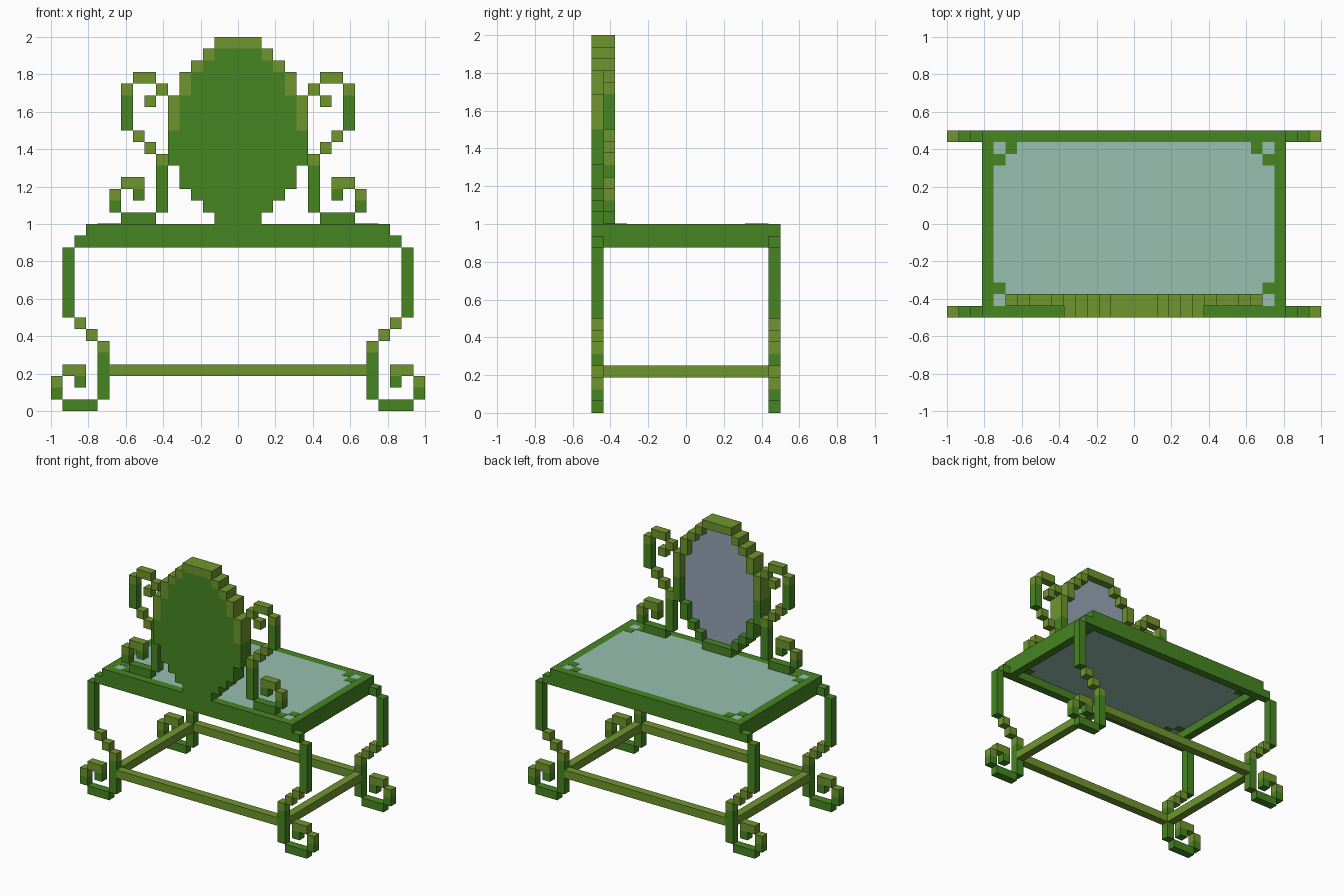
import bpy
import bmesh
from mathutils import Vector

UNIT = 1 / 16          # one block of the model
SIDES = (-1, 1)

old = bpy.data.objects.get("Cube")
if old:
    bpy.data.objects.remove(old, do_unlink=True)


def make_material(name, rgb):
    mat = bpy.data.materials.new(name)
    mat.use_nodes = True
    mat.diffuse_color = (*rgb, 1)
    mat.node_tree.nodes["Principled BSDF"].inputs["Base Color"].default_value = (*rgb, 1)
    return mat


GREEN = make_material("leaf green", (0.061, 0.238, 0.016))
LIME = make_material("lime green", (0.162, 0.305, 0.027))
GLASS = make_material("pale glass", (0.314, 0.527, 0.440))
SILVER = make_material("mirror silver", (0.305, 0.381, 0.468))


class Part:
    """One named object made of coloured boxes measured in blocks."""

    def __init__(self, name):
        self.name, self.bm, self.mats = name, bmesh.new(), []

    def box(self, mat, xs, ys, zs):
        if mat not in self.mats:
            self.mats.append(mat)
        spans = [sorted(s) for s in (xs, ys, zs)]
        low = Vector([s[0] for s in spans]) * UNIT
        high = Vector([s[1] for s in spans]) * UNIT
        verts = bmesh.ops.create_cube(self.bm, size=1)["verts"]
        for v in verts:
            v.co = (low + high) / 2 + v.co * (high - low)
        for face in {f for v in verts for f in v.link_faces}:
            face.material_index = self.mats.index(mat)

    def finish(self):
        mesh = bpy.data.meshes.new(self.name)
        self.bm.to_mesh(mesh)
        self.bm.free()
        for mat in self.mats:
            mesh.materials.append(mat)
        obj = bpy.data.objects.new(self.name, mesh)
        bpy.context.collection.objects.link(obj)


def scroll(part, side, ys, x0, z0):
    """Curled foot, upright and stepped neck, shared by legs and mirror arms."""
    pieces = [
        (GREEN, 1, 4, 0, 1), (GREEN, 4, 5, 1, 2), (LIME, 4, 5, 2, 3),
        (LIME, 2, 4, 3, 4), (GREEN, 2, 3, 2, 3),
        (GREEN, 0, 1, 1, 5), (LIME, 0, 1, 5, 6),
        (LIME, 1, 2, 6, 7), (LIME, 2, 3, 7, 8),
    ]
    for mat, xa, xb, za, zb in pieces:
        part.box(mat, (side * (x0 + xa), side * (x0 + xb)), ys, (z0 + za, z0 + zb))


# Legs
for side in SIDES:
    for end in SIDES:
        name = ("front" if end < 0 else "back") + ("_left" if side > 0 else "_right")
        leg = Part(name + "_leg")
        depth = (end * 7, end * 8)
        scroll(leg, side, depth, 11, 0)
        leg.box(GREEN, (side * 14, side * 15), depth, (8, 14))
        leg.box(GREEN, (side * 13, side * 14), depth, (14, 15))
        leg.finish()

# Stretchers between the legs
stretchers = Part("stretchers")
for s in SIDES:
    stretchers.box(LIME, (-11, 11), (s * 7, s * 8), (3, 4))
    stretchers.box(LIME, (s * 11, s * 12), (-7, 7), (3, 4))
stretchers.finish()

# Table frame
frame = Part("table_frame")
for s in SIDES:
    frame.box(GREEN, (-13, 13), (s * 7, s * 8), (14, 16))
    frame.box(GREEN, (s * 12, s * 13), (-7, 7), (14, 16))
frame.finish()

# Glass top with corner ornaments
glass = Part("glass_top")
glass.box(GLASS, (-12, 12), (-7, 7), (15, 16))
glass.finish()
corners = Part("corner_ornaments")
LIP = 0.03
for sx in SIDES:
    for sy in SIDES:
        zs = (15 - LIP, 16 + LIP)
        corners.box(GREEN, (sx * 10, sx * 11), (sy * 6, sy * 7), zs)
        corners.box(GREEN, (sx * 11, sx * 12), (sy * 5, sy * 6), zs)
corners.finish()

# Oval mirror: half width of each row, bottom to top
half_widths = [2, 3, 4, 5, 5] + [6] * 6 + [5, 5, 4, 3, 2]
rim, panel, mirror = Part("mirror_rim"), Part("mirror_back"), Part("mirror_glass")
last = len(half_widths) - 1
for row, w in enumerate(half_widths):
    zs = (16 + row, 17 + row)
    colour = LIME if row >= 8 else GREEN
    if row in (0, last):
        rim.box(colour, (-w, w), (-8, -6), zs)
        continue
    for s in SIDES:
        rim.box(colour, (s * (w - 1), s * w), (-8, -6), zs)
    panel.box(GREEN, (1 - w, w - 1), (-8, -7), zs)
    mirror.box(SILVER, (1 - w, w - 1), (-7, -6.9), zs)
for part in (rim, panel, mirror):
    part.finish()

# Scrolled arms beside the mirror
for side in SIDES:
    arm = Part(("left" if side > 0 else "right") + "_mirror_arm")
    depth = (-7, -6)
    scroll(arm, side, depth, 6, 16)
    for mat, xa, xb, za, zb in [
        (GREEN, 9, 10, 24, 27), (LIME, 9, 10, 27, 28), (LIME, 7, 9, 28, 29),
        (LIME, 6, 7, 27, 28), (LIME, 7, 8, 26, 27),
    ]:
        arm.box(mat, (side * xa, side * xb), depth, (za, zb))
    arm.finish()
